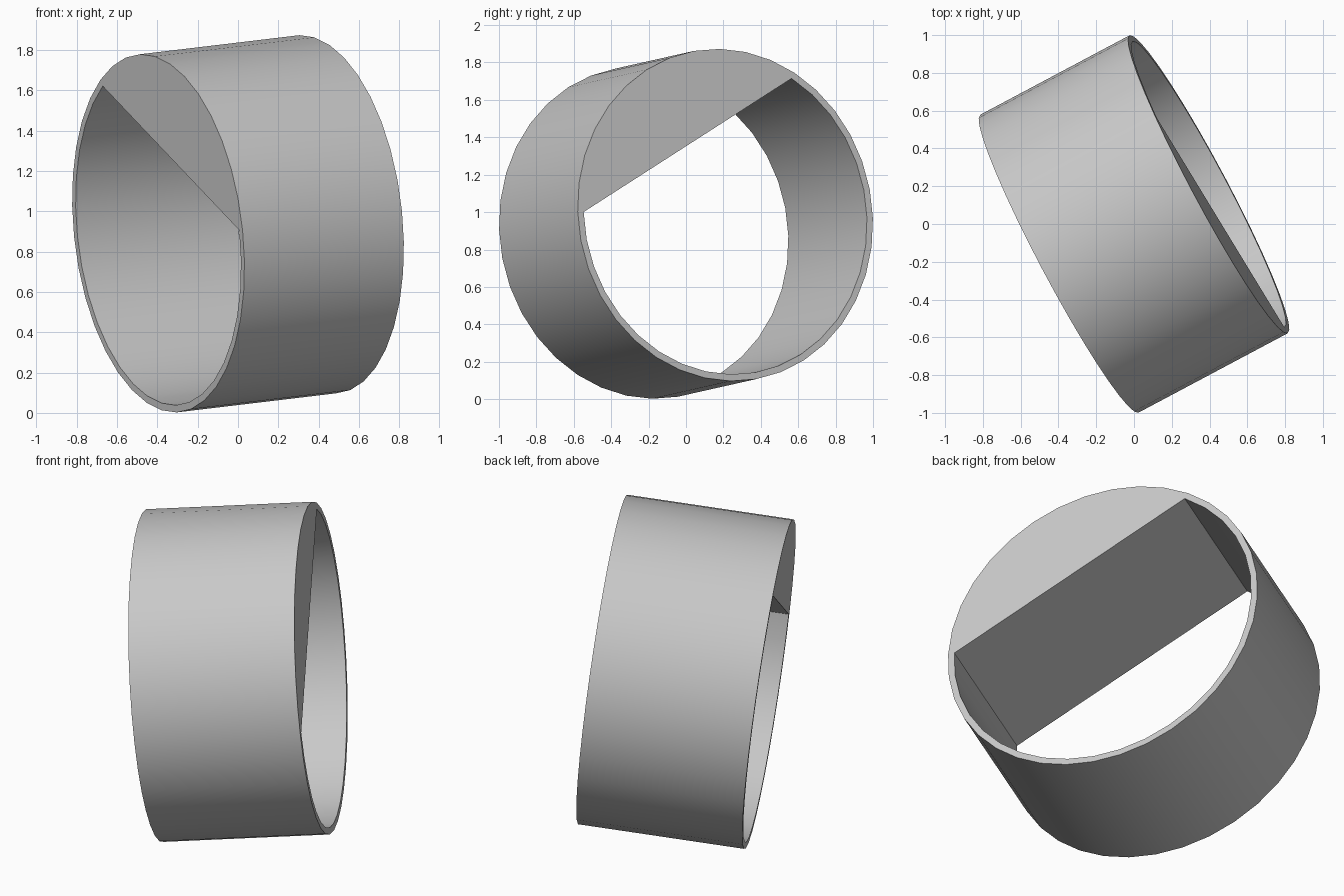
import bpy, bmesh
from math import cos, sin, radians
from mathutils import Vector, Matrix

cube = bpy.data.objects.get("Cube")
if cube:
    bpy.data.objects.remove(cube, do_unlink=True)

SIDES = 36
OUTER, INNER, LENGTH = 0.893, 0.857, 0.90
FLAT = INNER / 2          # distance of the flat from the axis
FLAT_HALF_ANGLE = 60

# Grey material
grey = bpy.data.materials.new("plain_grey")
grey.use_nodes = True
colour = (0.58, 0.58, 0.58, 1)
grey.diffuse_color = colour
grey.node_tree.nodes["Principled BSDF"].inputs["Base Color"].default_value = colour


def bore_radius(deg):
    """Round bore, cut off by a flat on one side."""
    turn = abs((deg + 180) % 360 - 180)
    return FLAT / cos(radians(turn)) if turn < FLAT_HALF_ANGLE else INNER


def loop(bm, radius_of, height):
    angles = [360 * i / SIDES for i in range(SIDES)]
    return [bm.verts.new((radius_of(d) * cos(radians(d)),
                          radius_of(d) * sin(radians(d)), height)) for d in angles]


# Collar: outer wall, end face, D-shaped bore, other end face
bm = bmesh.new()
rings = [loop(bm, lambda d: OUTER, -LENGTH / 2),
         loop(bm, lambda d: OUTER, LENGTH / 2),
         loop(bm, bore_radius, LENGTH / 2),
         loop(bm, bore_radius, -LENGTH / 2)]
for k in range(4):
    a, b = rings[k], rings[(k + 1) % 4]
    for i in range(SIDES):
        j = (i + 1) % SIDES
        bm.faces.new((a[i], a[j], b[j], b[i]))
bmesh.ops.recalc_face_normals(bm, faces=bm.faces)

# Tilt: local z along the bore, local x towards the flat
axis = Vector((0.878, 0.467, 0.105)).normalized()
side = Vector((0.146, -0.470, 0.870))
side = (side - axis * side.dot(axis)).normalized()
frame = Matrix((side, axis.cross(side), axis)).transposed().to_4x4()
bm.transform(Matrix.Translation((0, 0, 0.9375)) @ frame)

mesh = bpy.data.meshes.new("d_bore_collar")
bm.to_mesh(mesh)
bm.free()
mesh.materials.append(grey)
collar = bpy.data.objects.new("d_bore_collar", mesh)
bpy.context.collection.objects.link(collar)

bpy.ops.object.select_all(action="DESELECT")
collar.select_set(True)
bpy.context.view_layer.objects.active = collar
bpy.ops.object.shade_smooth_by_angle(angle=radians(30))
